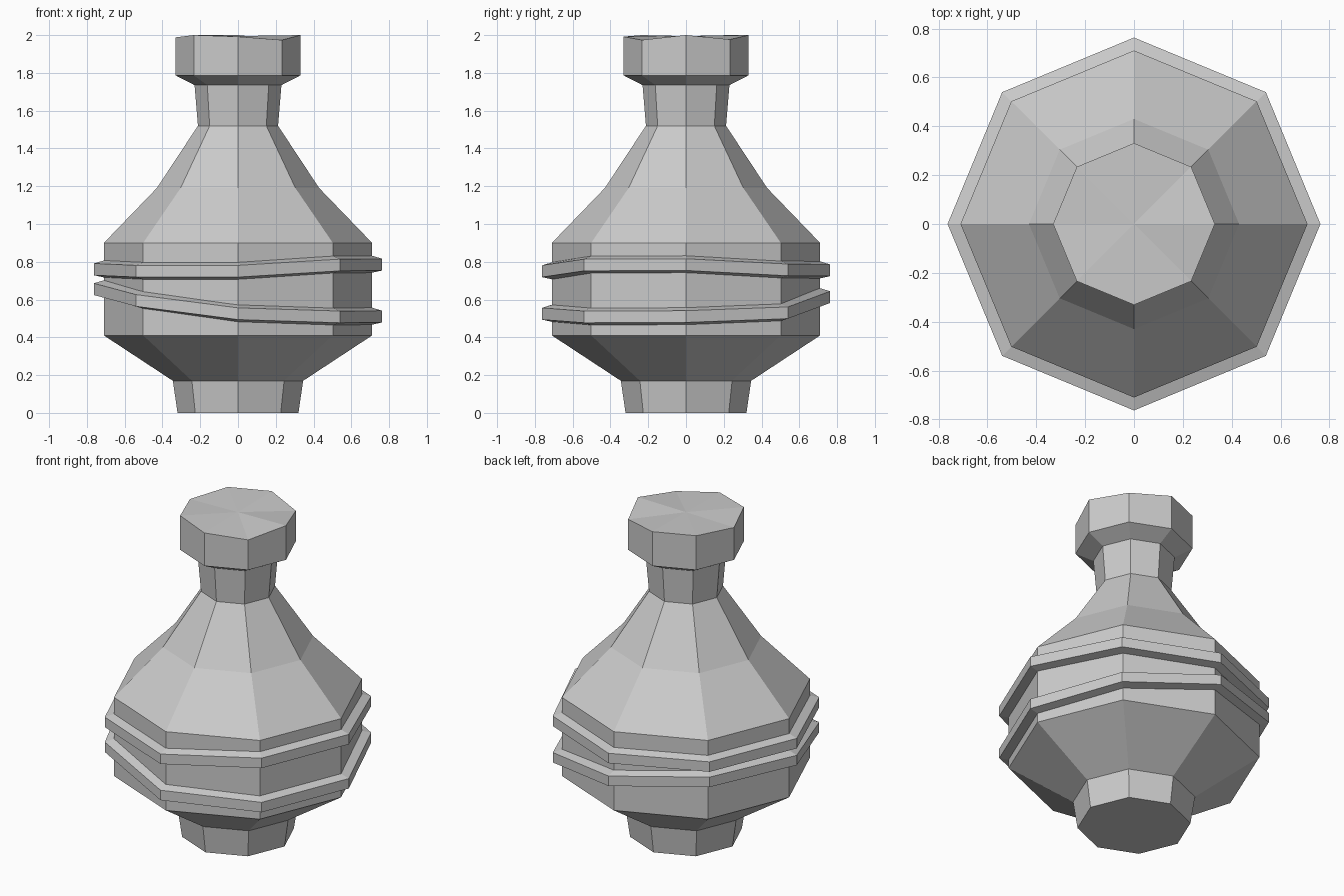
import bpy, bmesh
from math import cos, sin, pi

if "Cube" in bpy.data.objects:
    bpy.data.objects.remove(bpy.data.objects["Cube"])

SIDES = 8


def ring(bm, radius, heights):
    """Octagonal ring; heights is one z or one z per corner (starting at +x)."""
    if not isinstance(heights, (list, tuple)):
        heights = [heights] * SIDES
    return [bm.verts.new((radius * cos(2 * pi * i / SIDES),
                          radius * sin(2 * pi * i / SIDES), heights[i]))
            for i in range(SIDES)]


def bridge(bm, low, high):
    for i in range(SIDES):
        j = (i + 1) % SIDES
        bm.faces.new((low[i], low[j], high[j], high[i]))


def finish(bm, name):
    bmesh.ops.recalc_face_normals(bm, faces=bm.faces)
    mesh = bpy.data.meshes.new(name)
    bm.to_mesh(mesh)
    bm.free()
    bpy.context.collection.objects.link(bpy.data.objects.new(name, mesh))


def band(name, mid):
    """Raised, bevelled band wrapped unevenly around the belly."""
    bm = bmesh.new()
    section = [(0.70, -0.045), (0.763, -0.031), (0.763, 0.031), (0.70, 0.05)]
    rings = [ring(bm, r, [m + dz for m in mid]) for r, dz in section]
    for k in range(4):
        bridge(bm, rings[k], rings[(k + 1) % 4])
    finish(bm, name)


# Vase body: foot, belly, shoulder, neck and hand-cut stopper
bm = bmesh.new()
profile = [(0.32, 0), (0.345, 0.17), (0.71, 0.41), (0.71, 0.90), (0.43, 1.19),
           (0.212, 1.52), (0.23, 1.735), (0.331, 1.787),
           (0.331, [2.0, 1.977, 2.0, 2.0, 1.988, 2.0, 1.992, 1.974])]
rings = [ring(bm, r, z) for r, z in profile]
for a, b in zip(rings, rings[1:]):
    bridge(bm, a, b)
bm.faces.new(rings[0][::-1])
top = bm.verts.new((0, 0, 1.995))
for i in range(SIDES):
    bm.faces.new((rings[-1][i], rings[-1][(i + 1) % SIDES], top))
finish(bm, "vase_body")

# Wrapped bands
band("upper_band", [0.785, 0.757, 0.755, 0.76, 0.76, 0.75, 0.75, 0.783])
band("lower_band", [0.51, 0.53, 0.613, 0.665, 0.655, 0.595, 0.525, 0.508])
